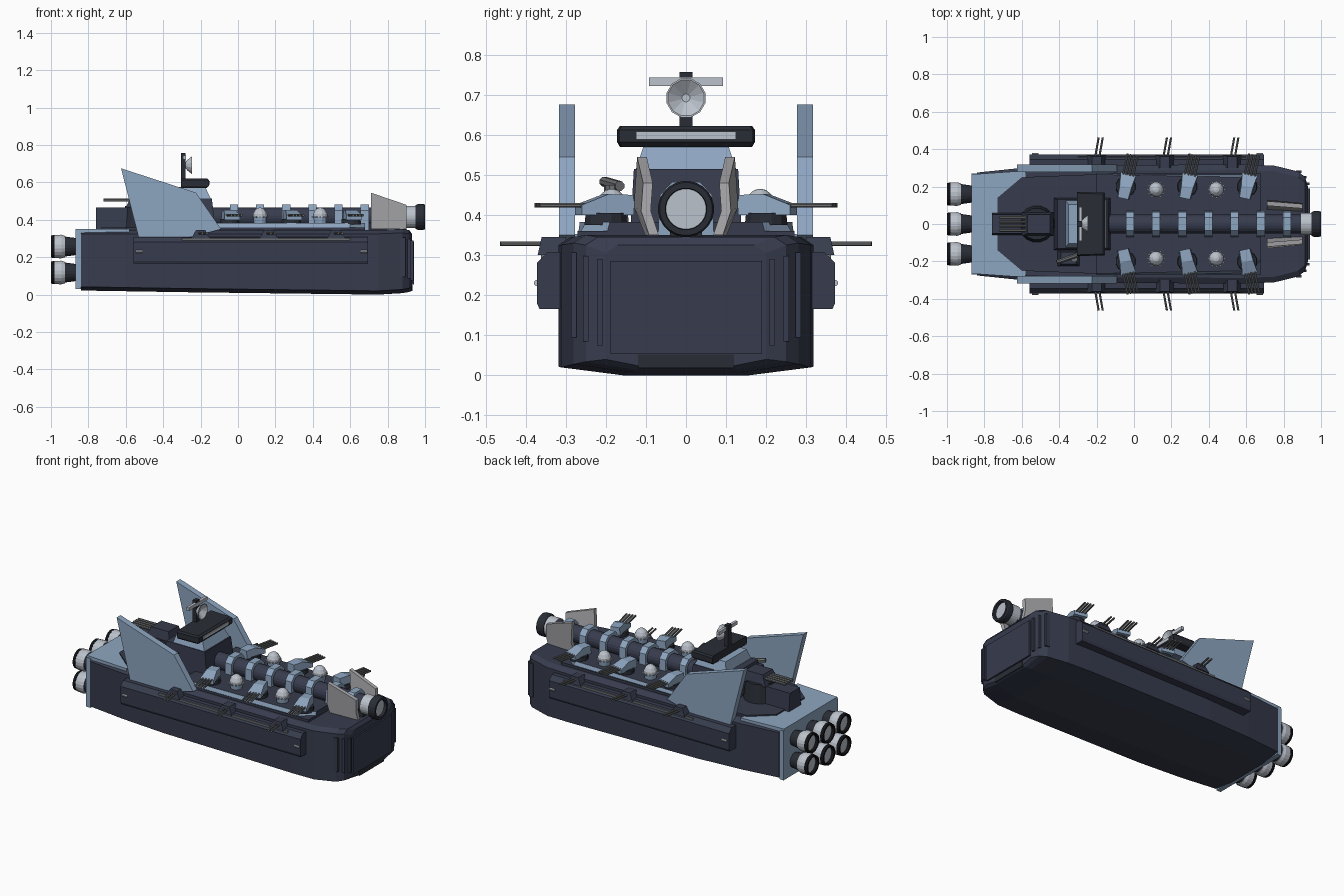
import bpy, bmesh, math
from mathutils import Vector

if "Cube" in bpy.data.objects:
    bpy.data.objects.remove(bpy.data.objects["Cube"])


def mat(name, r, g, b):
    m = bpy.data.materials.new(name)
    m.diffuse_color = (r, g, b, 1)
    m.use_nodes = True
    m.node_tree.nodes["Principled BSDF"].inputs["Base Color"].default_value = m.diffuse_color
    return m


NAVY = mat("dark navy", 0.038, 0.045, 0.075)
DARK = mat("charcoal", 0.022, 0.026, 0.036)
BLUE = mat("steel blue", 0.27, 0.38, 0.53)
PALE = mat("pale grey", 0.50, 0.54, 0.60)
PLATE = mat("plate grey", 0.42, 0.42, 0.44)
METAL = mat("gun metal", 0.15, 0.155, 0.16)
BLACK = mat("black", 0.006, 0.006, 0.008)


def loft(name, rings, *mats, rule=None):
    """Skin rings of equal point count and cap both ends."""
    bm = bmesh.new()
    vs = [[bm.verts.new(p) for p in r] for r in rings]
    n = len(rings[0])
    for a, b in zip(vs, vs[1:]):
        for i in range(n):
            j = (i + 1) % n
            bm.faces.new((a[i], a[j], b[j], b[i]))
    bm.faces.new(vs[0])
    bm.faces.new(vs[-1])
    bmesh.ops.recalc_face_normals(bm, faces=bm.faces)
    if rule:
        for f in bm.faces:
            f.normal_update()
            f.material_index = rule(f)
    me = bpy.data.meshes.new(name)
    bm.to_mesh(me)
    bm.free()
    for m in mats:
        me.materials.append(m)
    ob = bpy.data.objects.new(name, me)
    bpy.context.collection.objects.link(ob)
    return ob


def box(name, x, y, z, m, top=(0, 0, 0)):
    """Box from ranges; top = inset of the upper face (low x, high x, y)."""
    def ring(h, a, b, c):
        return [(x[0] + a, y[0] + c, h), (x[1] - b, y[0] + c, h),
                (x[1] - b, y[1] - c, h), (x[0] + a, y[1] - c, h)]
    return loft(name, [ring(z[0], 0, 0, 0), ring(z[1], *top)], m)


def lathe(name, base, axis, profile, m, n=16):
    """Rings (radius, distance) turned round an axis."""
    q = Vector(axis).to_track_quat('Z', 'Y')
    rings = [[Vector(base) + q @ Vector((r * math.cos(2 * math.pi * (i + .5) / n),
                                         r * math.sin(2 * math.pi * (i + .5) / n), h))
              for i in range(n)] for r, h in profile]
    return loft(name, rings, m)


def rod(name, p, axis, length, r, m, n=8):
    return lathe(name, p, axis, [(r, 0), (r, length)], m, n)


# Hull, lofted along its length: (x, half width, keel height)
def section(x, w, b, t=0.345):
    half = [(w * .5, b), (w, b + .02), (w, t - .02), (w - .03, t)]
    return [(x, y, z) for y, z in half] + [(x, -y, z) for y, z in reversed(half)]


loft("hull", [section(*s) for s in ((-.84, .275, .022), (-.6, .3, .018), (-.3, .315, .013),
     (.6, .318, .002), (.75, .312, 0), (.88, .28, .008, .35), (.915, .25, .014, .345),
     (.93, .2, .02, .325))], NAVY)
box("bow_panel", (.92, .94), (-.19, .19), (.055, .285), NAVY)
box("bow_notch", (.91, .933), (-.12, .12), (.018, .052), DARK)
for s in (1, -1):
    for i, (x, y) in enumerate(((.927, .215), (.912, .25), (.885, .28))):
        box("bow_rib", (x - .02, x + .01), sorted((s * (y - .007), s * (y + .007))),
            (.075 + i * .01, .29 + i * .008), NAVY)

# Stern plate and blue aft deck
box("stern_plate", (-.87, -.84), (-.27, .27), (.03, .34), BLUE)
loft("aft_deck", [[(-.87, -.265, z), (-.87, .265, z), (-.58, .285, z), (-.58, -.285, z)]
                  for z in (.325, .352)], BLUE)
outline = [(-.73, .14), (-.6, .25), (-.1, .27), (.68, .27), (.68, -.27), (-.1, -.27), (-.6, -.25), (-.73, -.14)]
loft("deck", [[(x, y, z) for x, y in outline] for z in (.335, .36)], NAVY)

# Raised gun deck: blue sides, dark top
gd = [(-.2, .27, .265), (.6, .27, .25), (.68, .2, .19)]
loft("gun_deck", [[(x, (a, b)[k], z) for x, a, b in gd] + [(x, -(a, b)[k], z) for x, a, b in reversed(gd)]
                  for k, z in ((0, .345), (1, .382))], NAVY, BLUE,
     rule=lambda f: int(abs(f.normal.y) > .5))

# Engines
for y in (-.16, 0, .16):
    for z in (.118, .257):
        e, back = (-.86, y, z), (-1, 0, 0)
        lathe("engine_neck", e, back, [(.045, 0), (.055, .07)], DARK, 20)
        lathe("engine_bell", e, back, [(.058, .065), (.064, .085), (.062, .122)], PALE, 20)
        lathe("engine_rim", e, back, [(.063, .12), (.06, .14), (.05, .14), (.045, .09)], BLACK, 20)

fin = [(-.625, .675), (-.225, .545), (-.09, .35), (-.24, .31), (-.53, .30)]
for s in (1, -1):
    # Fin and side sponson
    loft("fin", [[(x, s * y, z) for x, z in fin] for y in (.277, .317)], BLUE)
    sp = [(.3, .165), (.365, .165), (.372, .18), (.372, .28), (.345, .308), (.3, .308)]
    loft("sponson", [[(x, s * y, z) for y, z in sp] for x in (-.56, .695)], NAVY)
    box("sponson_rail", (-.3, .6), sorted((s * .355, s * .362)), (.29, .303), METAL)
    for x in (-.53, .67):
        rod("side_lamp", (x - .015, s * .372, .23), (1, 0, 0), .035, .008, PALE)

    # Side twin guns
    for x in (-.2, .165, .525):
        box("side_gun_base", (x - .05, x + .05), sorted((s * .29, s * .37)), (.3, .345), NAVY, (.025, .025, .01))
        for d in (-.011, .011):
            rod("side_gun_barrel", (x + d, s * .34, .328), (.18, s, 0), .125, .006, METAL)

    # Deck turrets, turned a little towards the bow
    for x in (-.045, .285, .605):
        lathe("turret_base", (x, s * .2, .375), (0, 0, 1), [(.055, 0), (.052, .03)], DARK, 12)
        f = Vector((.22, s, 0)).normalized()
        r = Vector((f.y, -f.x, 0))
        c = Vector((x, s * .2, 0))
        prof = [(-.065, .4, .032), (-.065, .45, .028), (.0, .452, .032), (.07, .425, .042), (.07, .4, .042)]
        loft("turret_body", [[c + f * a + r * w * k + Vector((0, 0, z)) for a, z, w in prof]
                             for k in (-1, 1)], BLUE)
        for d in (-.027, -.009, .009, .027):
            rod("turret_barrel", c + f * .06 + r * d + Vector((0, 0, .424)), f, .115, .0062, METAL)

    # Domes with toothed collars
    for x in (.118, .44):
        c = (x, s * .185, .375)
        lathe("dome_base", c, (0, 0, 1), [(.034, 0), (.038, .045)], BLUE, 12)
        lathe("dome", c, (0, 0, 1), [(.04, .04), (.04, .055), (.03, .075), (.016, .087), (.004, .09)], PALE, 12)
        for i in range(12):
            a = i * math.pi / 6
            d = Vector((math.cos(a), math.sin(a), 0))
            rod("dome_tooth", Vector(c) + d * .034 + Vector((0, 0, .04)), d, .014, .005, PALE, 4)

    # Muzzle fairing plates
    pl = [(.71, .35, .09), (.71, .42, .118), (.71, .545, .11), (.9, .48, .095), (.9, .41, .1), (.9, .35, .08)]
    loft("muzzle_fairing", [[(x, s * (y + t), z) for x, z, y in pl] for t in (-.012, .012)], PLATE)

# Spinal cannon
rod("cannon_tube", (-.2, 0, .415), (1, 0, 0), 1.12, .052, NAVY, 20)
box("cannon_cradle", (-.15, .9), (-.04, .04), (.345, .4), DARK)
for i in range(7):
    x = -.022 + .14 * i
    arch = [(.07, .345), (.065, .45), (.035, .482)]
    arch += [(-y, z) for y, z in reversed(arch)]
    loft("cannon_bracket", [[(x + d, y, z) for y, z in arch] for d in (-.022, .022)], BLUE)
rod("muzzle_collar", (.89, 0, .415), (1, 0, 0), .07, .06, PALE, 24)
lathe("muzzle_ring", (.95, 0, .415), (1, 0, 0), [(.064, 0), (.07, .012), (.07, .04), (.066, .05), (.052, .05),
                                                (.05, .03)], DARK, 24)
rod("muzzle_lens", (.97, 0, .415), (1, 0, 0), .014, .051, PALE, 24)

# Command tower and bridge
box("tower_base", (-.43, -.12), (-.14, .14), (.345, .515), NAVY, (.02, .02, .01))
box("tower_neck", (-.37, -.14), (-.13, .13), (.5, .575), BLUE, (.02, .035, .025))
loft("bridge", [[(-.305, -y, z), (-.305, y, z), (-.155 - c, y - .005, z), (-.155 - c, -y + .005, z)]
                for y, z, c in ((.165, .57, .012), (.172, .582, 0), (.172, .612, 0), (.165, .622, .012))], DARK)
box("bridge_window", (-.158, -.15), (-.125, .125), (.588, .608), PALE)

# Radar mast
box("radar_mast", (-.305, -.28), (-.016, .016), (.6, .757), DARK)
lathe("radar_dish", (-.285, 0, .692), (1, 0, 0), [(.012, 0), (.03, .015), (.05, .04), (.046, .04), (.01, .015)], PALE, 12)
box("radar_bar", (-.295, -.278), (-.092, .092), (.722, .743), PALE)

# Aft turret
box("aft_housing", (-.76, -.45), (-.06, .06), (.345, .465), NAVY, (.0, .02, .01))
lathe("aft_turret_base", (-.52, 0, .345), (0, 0, 1), [(.1, 0), (.085, .13)], DARK, 16)
box("aft_turret", (-.6, -.43), (-.065, .065), (.465, .53), NAVY, (.03, .02, .015))
for y in (-.034, -.011, .011, .034):
    rod("aft_barrel", (-.57, y, .505), (-1, 0, 0), .15, .009, METAL)

# Small searchlight gun on the starboard side
box("lookout_post", (-.41, -.29), (-.225, -.14), (.355, .45), NAVY, (.02, .02, .01))
rod("lookout_pivot", (-.32, -.185, .44), (0, 0, 1), .035, .02, METAL, 10)
rod("lookout_gun", (-.3, -.165, .472), (-1, -.35, .1), .12, .013, METAL, 8)
